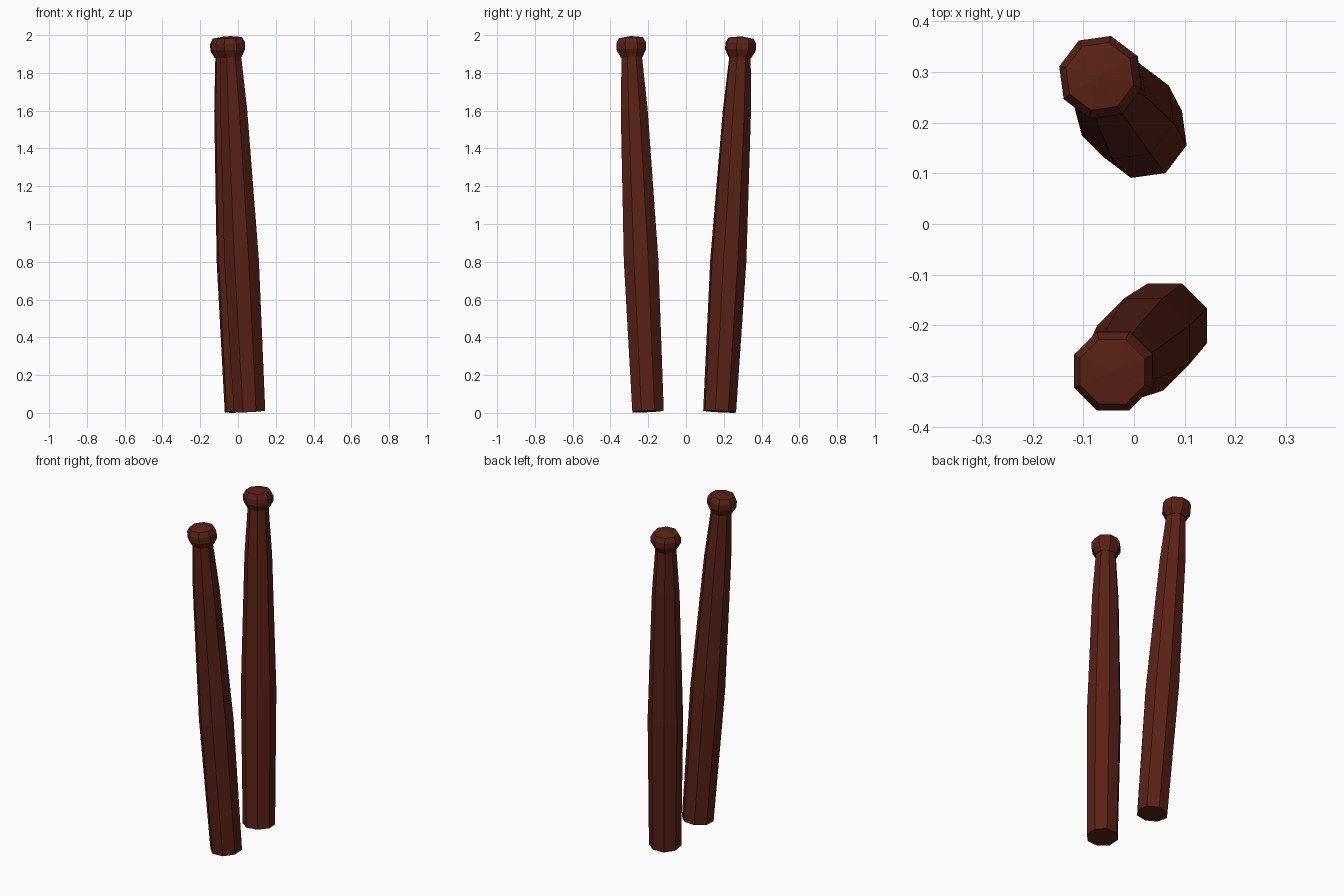
import bpy, bmesh
from math import cos, sin, radians, tau
from mathutils import Vector, Matrix

if "Cube" in bpy.data.objects:
    bpy.data.objects.remove(bpy.data.objects["Cube"])

wood = bpy.data.materials.new("dark_red_wood")
wood.diffuse_color = (0.1, 0.015, 0.008, 1)
wood.use_nodes = True
wood.node_tree.nodes["Principled BSDF"].inputs["Base Color"].default_value = wood.diffuse_color

SIDES = 8
# (distance along the axis, radius)
BARREL = [(0, 0.09), (0.80, 0.099), (1.60, 0.077), (1.89, 0.058)]
KNOB = [(1.88, 0.062), (1.92, 0.084), (1.955, 0.084), (1.982, 0.069)]
KNOB_TIP = 1.992


def lathe(name, profile, phase, matrix, tip=None):
    """Eight-sided turned part with a flat base and a flat or pointed top."""
    bm = bmesh.new()
    rings = []
    for z, r in profile:
        angles = [radians(phase) + tau * i / SIDES for i in range(SIDES)]
        rings.append([bm.verts.new((r * cos(a), r * sin(a), z)) for a in angles])
    for low, high in zip(rings, rings[1:]):
        for i in range(SIDES):
            j = (i + 1) % SIDES
            bm.faces.new((low[i], low[j], high[j], high[i]))
    bm.faces.new(rings[0][::-1])
    if tip is None:
        bm.faces.new(rings[-1])
    else:
        point = bm.verts.new((0, 0, tip))
        for i in range(SIDES):
            bm.faces.new((rings[-1][i], rings[-1][(i + 1) % SIDES], point))
    bm.transform(matrix)
    mesh = bpy.data.meshes.new(name)
    bm.to_mesh(mesh)
    bm.free()
    mesh.materials.append(wood)
    obj = bpy.data.objects.new(name, mesh)
    bpy.context.collection.objects.link(obj)


def club(name, base, top, phase):
    """Leaning club: tapered barrel with a knob on the handle end."""
    base, top = Vector(base), Vector(top)
    lean = Vector((0, 0, 1)).rotation_difference(top - base)
    matrix = Matrix.Translation(base) @ lean.to_matrix().to_4x4()
    lathe(name + "_barrel", BARREL, phase, matrix)
    lathe(name + "_knob", KNOB, phase, matrix, KNOB_TIP)


# Front and back clubs, spreading apart towards the top
club("front_club", (0.061, -0.201, 0.008), (-0.043, -0.292, 1.99), 22.5)
club("back_club", (0.017, 0.178, 0.0065), (-0.068, 0.292, 1.99), 30.4)
